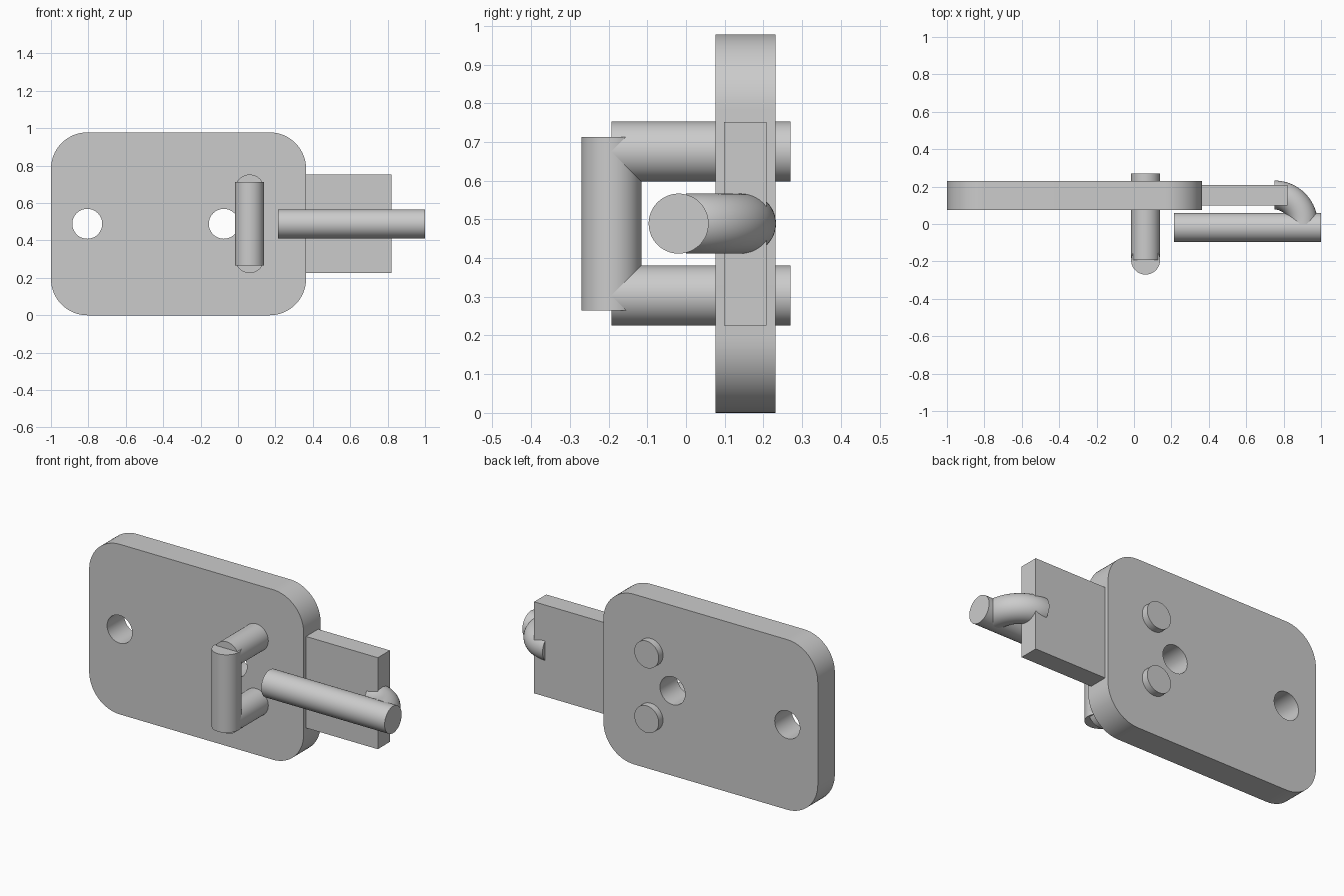
import bpy, bmesh
from math import sin, cos, pi, radians
from mathutils import Matrix, Vector

if "Cube" in bpy.data.objects:
    bpy.data.objects.remove(bpy.data.objects["Cube"])

R = 0.0775      # rod and hole radius
ZC = 0.489      # mid height


def smooth(obj):
    bpy.ops.object.select_all(action='DESELECT')
    obj.select_set(True)
    bpy.context.view_layer.objects.active = obj
    bpy.ops.object.shade_smooth_by_angle(angle=radians(30))


def arc(cx, cz, r, a0, a1, n):
    return [(cx + r * cos(a0 + (a1 - a0) * i / n),
             cz + r * sin(a0 + (a1 - a0) * i / n)) for i in range(n + 1)]


def rod(name, p, q):
    p, q = Vector(p), Vector(q)
    bpy.ops.mesh.primitive_cylinder_add(vertices=64, radius=R, depth=(q - p).length,
                                        location=(p + q) / 2)
    obj = bpy.context.object
    obj.name = name
    obj.rotation_euler = (q - p).to_track_quat('Z', 'Y').to_euler()
    smooth(obj)
    return obj


# Rounded back plate with two screw holes
x0, x1, top, cr = -1.0, 0.364, 0.978, 0.195
outline = []
for k, (cx, cz) in enumerate([(x1 - cr, top - cr), (x0 + cr, top - cr),
                              (x0 + cr, cr), (x1 - cr, cr)]):
    outline += arc(cx, cz, cr, k * pi / 2, (k + 1) * pi / 2, 16)
loops = [outline] + [arc(x, ZC, 0.08, 0, 2 * pi, 48)[:-1] for x in (-0.806, -0.076)]
cu = bpy.data.curves.new("back_plate", 'CURVE')
cu.dimensions = '2D'
cu.fill_mode = 'BOTH'
cu.extrude = 0.0775
for pts in loops:
    s = cu.splines.new('POLY')
    s.points.add(len(pts) - 1)
    for sp, (x, z) in zip(s.points, pts):
        sp.co = (x, z, 0, 1)
    s.use_cyclic_u = True
plate = bpy.data.objects.new("back_plate", cu)
bpy.context.collection.objects.link(plate)
plate.location.y = 0.1535
plate.rotation_euler.x = pi / 2
bpy.context.view_layer.objects.active = plate
plate.select_set(True)
bpy.ops.object.convert(target='MESH')
plate = bpy.context.object
bm = bmesh.new()
bm.from_mesh(plate.data)
bmesh.ops.remove_doubles(bm, verts=bm.verts, dist=1e-4)
bmesh.ops.recalc_face_normals(bm, faces=bm.faces)
bm.to_mesh(plate.data)
bm.free()
smooth(plate)

# Sliding tongue
bpy.ops.mesh.primitive_cube_add(size=1, location=(0.592, 0.1535, ZC))
tongue = bpy.context.object
tongue.name = "tongue"
tongue.scale = (0.456, 0.11, 0.526)

# Staple: two legs through the plate and a front bar
for side, dz in (("upper", 0.186), ("lower", -0.186)):
    rod("staple_leg_" + side, (0.062, -0.193, ZC + dz), (0.062, 0.27, ZC + dz))
rod("staple_bar", (0.062, -0.193, ZC - 0.224), (0.062, -0.193, ZC + 0.224))

# Handle in front of the tongue
rod("handle", (0.215, -0.019, ZC), (1.0, -0.019, ZC))

# Quarter-turn elbow joining handle and tongue
bm = bmesh.new()
bmesh.ops.create_circle(bm, cap_ends=True, segments=48, radius=R,
                        matrix=Matrix.Translation((0.75, 0.155, ZC)) @ Matrix.Rotation(pi / 2, 4, 'Y'))
bmesh.ops.spin(bm, geom=bm.verts[:] + bm.edges[:] + bm.faces[:], cent=(0.75, 0, ZC),
               axis=(0, 0, -1), angle=pi / 2, steps=24)
if max(v.co.x for v in bm.verts) < 0.8:     # keep the bend on the outer side
    bmesh.ops.scale(bm, vec=(-1, 1, 1), verts=bm.verts, space=Matrix.Translation((-0.75, 0, 0)))
bmesh.ops.recalc_face_normals(bm, faces=bm.faces)
me = bpy.data.meshes.new("handle_elbow")
bm.to_mesh(me)
bm.free()
elbow = bpy.data.objects.new("handle_elbow", me)
bpy.context.collection.objects.link(elbow)
smooth(elbow)
